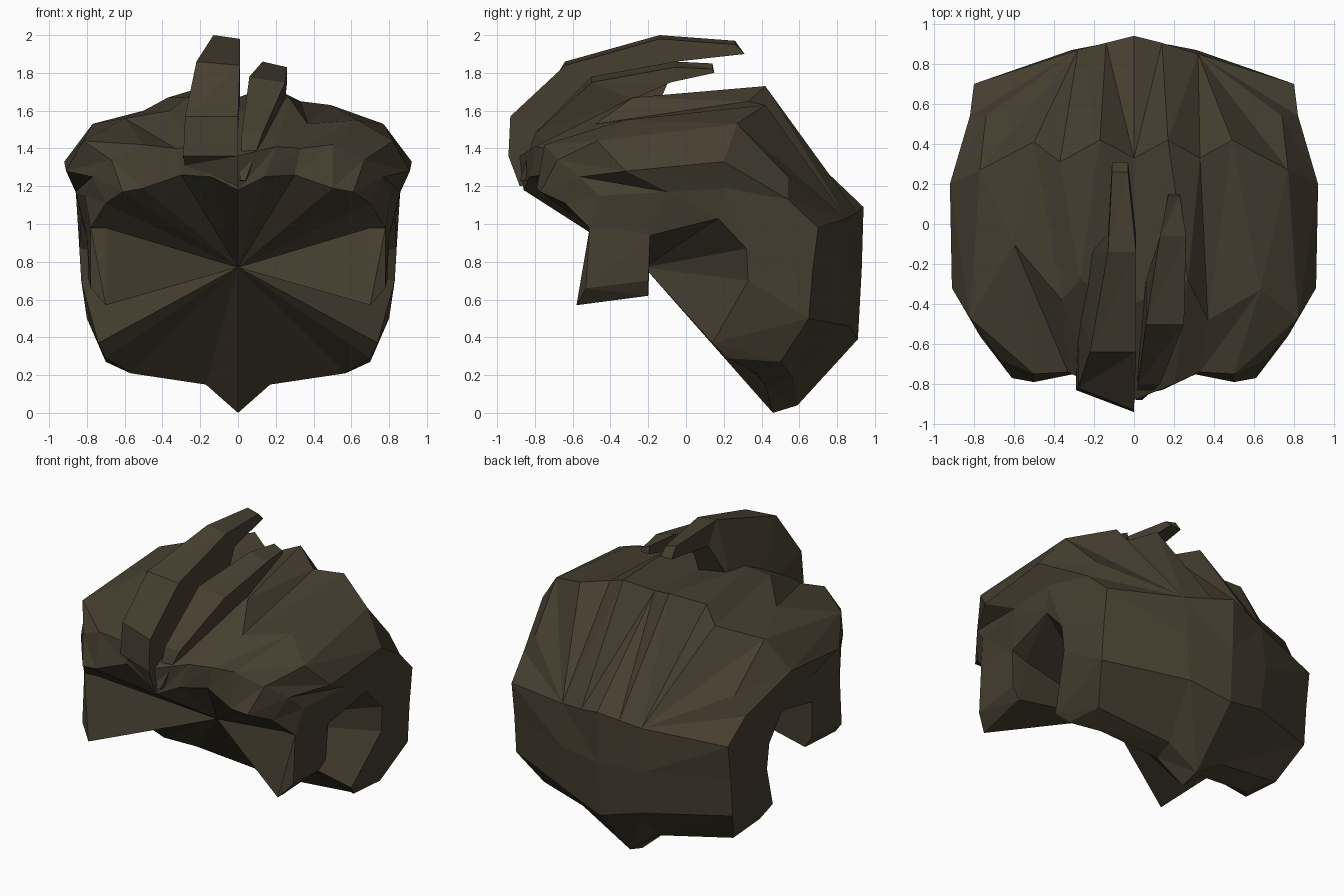
import bpy, bmesh

if "Cube" in bpy.data.objects:
    bpy.data.objects.remove(bpy.data.objects["Cube"])

hair = bpy.data.materials.new("dark olive brown")
hair.diffuse_color = (0.062, 0.050, 0.030, 1)
hair.use_nodes = True
hair.node_tree.nodes["Principled BSDF"].inputs["Base Color"].default_value = hair.diffuse_color


def finish(name, tris):
    """Make a flat-shaded object from triangles given as coordinates."""
    bm = bmesh.new()
    seen = {}
    for t in tris:
        if len(set(t)) < 3:
            continue
        vs = [seen.get(p) or seen.setdefault(p, bm.verts.new(p)) for p in t]
        if bm.faces.get(vs) is None:
            bm.faces.new(vs)
    bmesh.ops.recalc_face_normals(bm, faces=bm.faces[:])
    me = bpy.data.meshes.new(name)
    bm.to_mesh(me)
    bm.free()
    me.materials.append(hair)
    ob = bpy.data.objects.new(name, me)
    bpy.context.collection.objects.link(ob)
    return ob


def poly(tris, *pts):
    pts = [p for i, p in enumerate(pts) if p != pts[i - 1]]
    for i in range(1, len(pts) - 1):
        tris.append((pts[0], pts[i], pts[i + 1]))


def grid(tris, rows):
    for a, b in zip(rows, rows[1:]):
        for i in range(len(a) - 1):
            poly(tris, a[i], a[i + 1], b[i + 1], b[i])


# Locks running from the hairline over the crown to the back, centre to side;
# the outer locks gather at one knot on the back
knot = (.32, .85, 1.03)
locks = [
    [(0, -.86, 1.18), (0, -.88, 1.36), (0, -.4, 1.60), (0, .33, 1.67), (0, .94, 1.09)],
    [(.14, -.83, 1.25), (.2, -.8, 1.41), (.27, -.28, 1.67), (.17, .42, 1.73), (.14, .905, 1.06)],
    [(.3, -.75, 1.26), (.33, -.74, 1.40), (.37, -.48, 1.53), (.33, .33, 1.65), knot],
    [(.5, -.79, 1.19), (.5, -.75, 1.42), (.63, -.33, 1.55), (.49, .42, 1.63), knot],
    [(.61, -.77, 1.17), (.67, -.68, 1.34), (.82, -.47, 1.44), (.77, .27, 1.53), knot],
    [(.70, -.64, 1.11), (.77, -.56, 1.25), (.91, -.32, 1.28), (.92, .2, 1.33), (.74, .54, 1.25)],
    [(.78, -.51, .98), (.81, -.46, 1.15), (.86, -.1, 1.17), (.86, .21, 1.19), (.82, .54, 1.13)],
    [(.78, -.51, .98), (.79, -.35, .97), (.8, -.19, .94), (.83, .17, 1.03), (.84, .32, .87)],
]
half = []
grid(half, locks)
back = [row[4] for row in locks]

# Side and back panels as vertical columns
ear = [back[7], (.83, .33, .70), (.74, .14, .37), (.70, .22, .29)]
corner = [(.80, .70, .98), (.80, .67, .75), (.80, .65, .50), (.70, .50, .27)]
rear = [knot, (.31, .87, .75), (.28, .86, .46), (.20, .57, .18)]
spine = [back[0], (0, .93, .75), (0, .91, .39), (0, .59, .04)]
grid(half, [ear, corner, rear, spine])
poly(half, *back[0:3])
poly(half, back[6], corner[0], knot, back[5])
poly(half, corner[0], back[6], back[7])

# Nape edge
nape = [(.57, .37, .21), (.17, .42, .15), (0, .46, 0)]
poly(half, ear[3], corner[3], nape[0])
poly(half, nape[0], corner[3], rear[3], nape[1])
poly(half, nape[1], rear[3], spine[3], nape[2])

# Sideburn
e0, e1, e2, e3 = locks[7][:4]
out_f, out_b = (.78, -.53, .66), (.79, -.20, .70)
tip_f, tip_b = (.70, -.58, .57), (.74, -.20, .62)
in_f, in_b = (.70, -.50, .98), (.70, -.19, .90)
poly(half, out_f, e0, e1, e2, out_b)
poly(half, out_f, out_b, tip_b, tip_f)
poly(half, e0, out_f, tip_f, in_f)
poly(half, e2, out_b, tip_b, in_b)
poly(half, e2, e3, in_b)
poly(half, locks[5][0], e0, in_f)

# Hollow inside, fanning from the whole rim to one deep point
rim = [row[0] for row in locks[:6]] + [in_f, tip_f, tip_b, in_b, e3] + ear + nape
for a, b in zip(rim, rim[1:]):
    poly(half, (0, -.22, .77), a, b)

# Left half is a mirror, with a few crown points combed differently
combed = {
    locks[2][2]: (-.36, -.38, 1.60),
    locks[3][2]: (-.60, -.10, 1.56),
    locks[2][3]: (-.37, .31, 1.67),
    locks[3][3]: (-.50, .41, 1.60),
    knot: (-.28, .87, 1.03),
}
left = [tuple(combed.get(p, (-p[0] if p[0] else 0, p[1], p[2])) for p in t) for t in half]
finish("hair_cap", half + left)


def tuft(name, stations, set_back, drop):
    """Loft four-sided sections: top y, top z, left x, right x, under y, under z.

    set_back slants the low front end back and up to the left,
    drop lowers the right edge.
    """
    rings = []
    for y, z, l, r, uy, uz in stations:
        s = set_back if z < 1.6 else 0
        up = set_back if z < 1.3 else 0
        d = drop if z > 1.6 else 0
        rings.append([(l, y + s, z + up), (r, y, z - d), (r, uy, uz), (l, uy + s, uz + up)])
    tris = []
    grid(tris, [r + r[:1] for r in rings])
    poly(tris, *rings[0])
    poly(tris, *rings[-1])
    finish(name, tris)


# Swept-back tufts over the forehead
tuft("large_tuft", [
    (-.88, 1.20, -.28, .00, -.76, 1.22),
    (-.94, 1.36, -.29, .00, -.68, 1.32),
    (-.93, 1.57, -.28, .00, -.50, 1.45),
    (-.64, 1.86, -.22, .01, -.15, 1.62),
    (-.14, 2.00, -.13, .01, -.05, 1.86),
    (.26, 1.97, -.11, -.03, .31, 1.90)], .11, .02)
tuft("small_tuft", [
    (-.88, 1.23, .01, .04, -.78, 1.22),
    (-.80, 1.48, .02, .13, -.60, 1.35),
    (-.50, 1.78, .06, .25, -.28, 1.66),
    (-.06, 1.86, .13, .26, -.08, 1.75),
    (.14, 1.85, .17, .23, .15, 1.80)], .0, .03)
